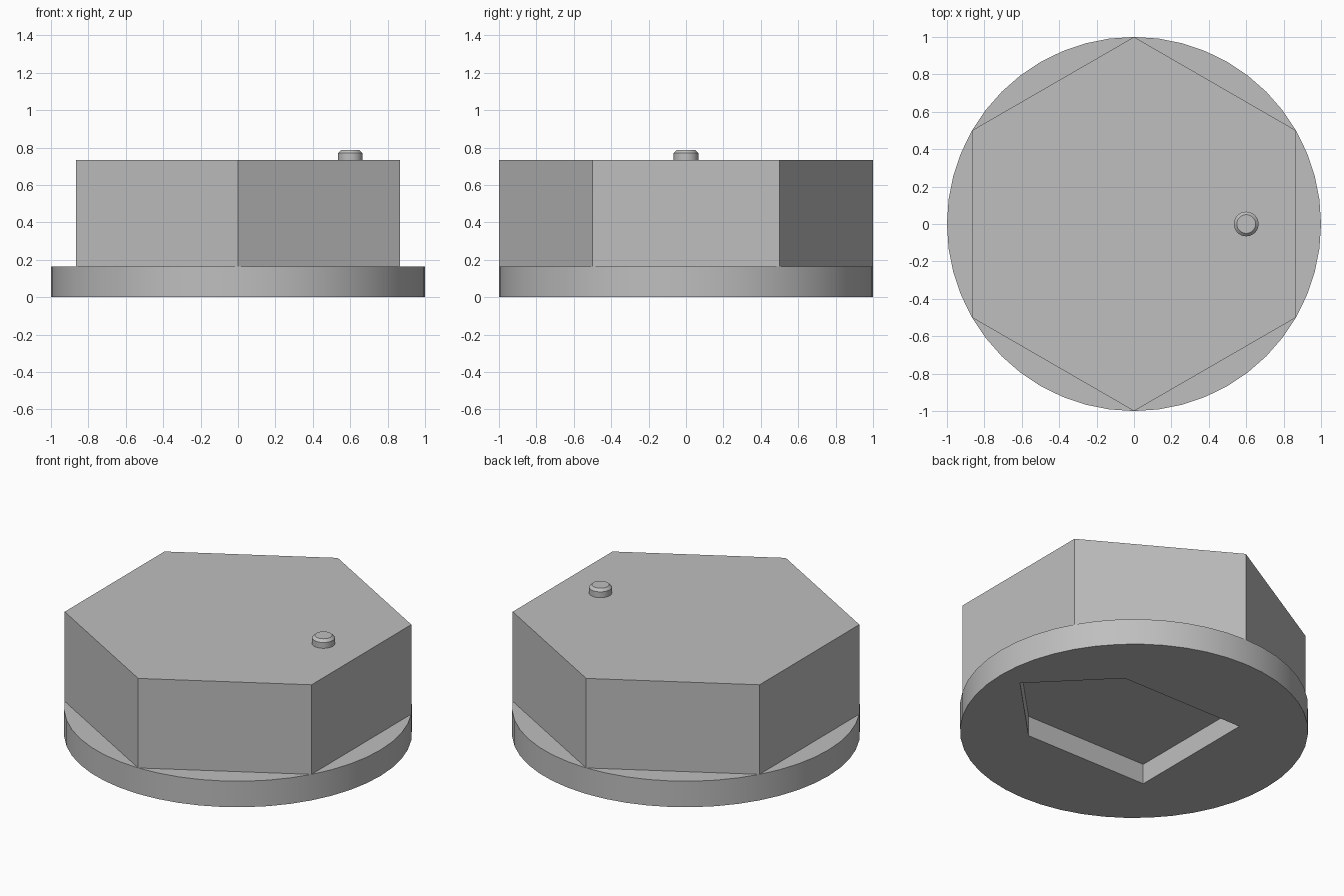
import bpy
import bmesh
from math import cos, sin, pi, radians

cube = bpy.data.objects.get("Cube")
if cube:
    bpy.data.objects.remove(cube, do_unlink=True)

# One grey for every part
grey = bpy.data.materials.new("plain_grey")
grey.use_nodes = True
colour = (0.52, 0.52, 0.52, 1)
grey.diffuse_color = colour
grey.node_tree.nodes["Principled BSDF"].inputs["Base Color"].default_value = colour


def ring(radius, sides, start=0.0, x=0.0):
    """Corner points of a regular polygon."""
    angles = [start + 2 * pi * i / sides for i in range(sides)]
    return [(x + radius * cos(a), radius * sin(a)) for a in angles]


def loft(name, sections):
    """Closed solid through (points, height) sections, bottom to top."""
    bm = bmesh.new()
    loops = [[bm.verts.new((x, y, z)) for x, y in pts] for pts, z in sections]
    bm.faces.new(loops[0][::-1])
    bm.faces.new(loops[-1])
    for low, high in zip(loops, loops[1:]):
        n = len(low)
        for i in range(n):
            j = (i + 1) % n
            bm.faces.new((low[i], low[j], high[j], high[i]))
    mesh = bpy.data.meshes.new(name)
    bm.to_mesh(mesh)
    bm.free()
    mesh.materials.append(grey)
    obj = bpy.data.objects.new(name, mesh)
    bpy.context.collection.objects.link(obj)
    return obj


def activate(obj):
    bpy.ops.object.select_all(action="DESELECT")
    obj.select_set(True)
    bpy.context.view_layer.objects.active = obj


BASE_TOP, BODY_TOP = 0.165, 0.733

# Round base flange
flange = loft("base_flange", [(ring(1, 48), 0), (ring(1, 48), BASE_TOP)])

# Pointed pocket cut into the underside
half, tip = 0.43, 0.855
outline = [(-half, -half), (half, -half), (tip, 0), (half, half), (-half, half)]
cutter = loft("pocket_cutter", [(outline, -0.1), (outline, 0.128)])
cutter.hide_render = True
cut = flange.modifiers.new("pocket", "BOOLEAN")
cut.operation = "DIFFERENCE"
cut.solver = "EXACT"
cut.object = cutter
activate(flange)
bpy.ops.object.modifier_apply(modifier=cut.name)
bpy.data.objects.remove(cutter, do_unlink=True)

# Hexagonal body with corners on the flange edge
hexagon = ring(1, 6, radians(30))
loft("hex_body", [(hexagon, BASE_TOP), (hexagon, BODY_TOP)])

# Small chamfered peg on top
wide, narrow = ring(0.066, 32, x=0.6), ring(0.05, 32, x=0.6)
peg = loft("marker_peg", [(wide, BODY_TOP), (wide, 0.77), (narrow, 0.786)])

# Smooth the round sides, keep the edges sharp
for part in (flange, peg):
    activate(part)
    bpy.ops.object.shade_smooth_by_angle(angle=radians(30))
